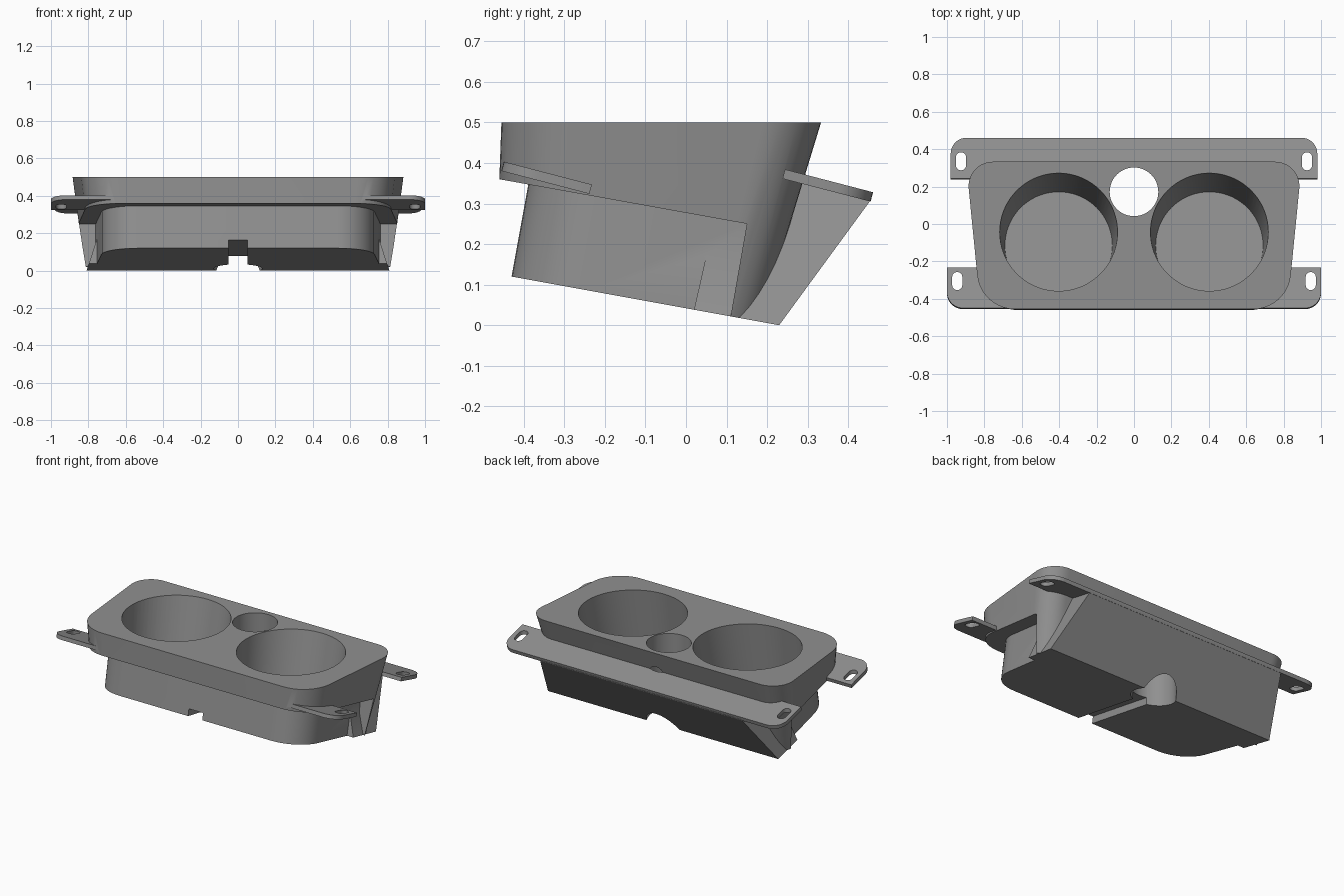
import bpy, bmesh, math
from mathutils import Vector

if "Cube" in bpy.data.objects:
    bpy.data.objects.remove(bpy.data.objects["Cube"])

grey = bpy.data.materials.new("mid grey")
grey.diffuse_color = (0.28, 0.28, 0.28, 1)
grey.use_nodes = True
grey.node_tree.nodes["Principled BSDF"].inputs["Base Color"].default_value = grey.diffuse_color


def rounded(corners, seg=10):
    """Closed 2D outline from counter-clockwise (x, y, radius) corners."""
    out = []
    n = len(corners)
    for i, (x, y, r) in enumerate(corners):
        p = Vector((x, y))
        if r == 0:
            out.append(p)
            continue
        a = (Vector(corners[i - 1][:2]) - p).normalized()
        b = (Vector(corners[(i + 1) % n][:2]) - p).normalized()
        half = a.angle(b) / 2
        c = p + (a + b).normalized() * r / math.sin(half)
        t = r / math.tan(half)
        u, v = p + a * t - c, p + b * t - c
        sweep = math.pi - 2 * half
        for k in range(seg + 1):
            f = k / seg
            out.append(c + (u * math.sin((1 - f) * sweep) + v * math.sin(f * sweep)) / math.sin(sweep))
    return out


def loft(name, low, high):
    """Solid between two rings with equal point counts."""
    bm = bmesh.new()
    a = [bm.verts.new(p) for p in low]
    b = [bm.verts.new(p) for p in high]
    n = len(a)
    bm.faces.new(a[::-1])
    bm.faces.new(b)
    for i in range(n):
        j = (i + 1) % n
        bm.faces.new((a[i], a[j], b[j], b[i]))
    bmesh.ops.recalc_face_normals(bm, faces=bm.faces)
    me = bpy.data.meshes.new(name)
    bm.to_mesh(me)
    bm.free()
    me.materials.append(grey)
    ob = bpy.data.objects.new(name, me)
    bpy.context.collection.objects.link(ob)
    return ob


def side_prism(name, pts, w):
    """Prism of a (y, z) profile, extruded across x."""
    return loft(name, [(-w, y, z) for y, z in pts], [(w, y, z) for y, z in pts])


def combine(target, tool, op):
    m = target.modifiers.new(op, 'BOOLEAN')
    m.operation, m.solver, m.object = op, 'EXACT', tool
    bpy.context.view_layer.objects.active = target
    bpy.ops.object.modifier_apply(modifier=m.name)
    bpy.data.objects.remove(tool)


def trapezoid(back_x, back_y, front_x, front_y, rb, rf):
    return rounded([(-front_x, front_y, rf), (front_x, front_y, rf),
                    (back_x, back_y, rb), (-back_x, back_y, rb)])


def circle(cx, cy, r, n=72):
    return [(cx + r * math.cos(2 * math.pi * i / n), cy + r * math.sin(2 * math.pi * i / n)) for i in range(n)]


TILT = 0.1818                      # slope of the sloping underside


def base_z(y):
    return 0.0418 - TILT * y


# Tapered collar, cut away below at the front
body = loft("cup_holder",
            [(p.x, p.y, -0.05) for p in trapezoid(0.823, 0.165, 0.755, -0.475, 0.11, 0.2)],
            [(p.x, p.y, 0.5) for p in trapezoid(0.898, 0.333, 0.82, -0.455, 0.13, 0.2)])
combine(body, side_prism("collar_cutter", [(-0.7, 0.403), (0.15, 0.25), (0.11, 0.022),
                                           (0.09, -0.1), (-0.7, -0.1)], 1.2), 'DIFFERENCE')

# Lower tub, leaning back at right angles to the underside
tub = trapezoid(0.765, 0.16, 0.715, -0.43, 0, 0.2)
rings = [[(p.x, p.y + TILT * h, base_z(p.y) + h) for p in tub] for h in (-0.04, 0.25)]
combine(body, loft("lower_tub", *rings), 'UNION')


# Rear wedge, wider towards its foot
wedge = [(0.0, -0.05), (0.193, -0.05), (0.458, 0.312), (0.1, 0.395)]
sides = [[(s * (0.81 - 0.33 * z), y, z) for y, z in wedge] for s in (-1, 1)]
combine(body, loft("rear_wedge", *sides), 'UNION')

# Trim the underside to one sloping plane
combine(body, side_prism("base_cutter", [(-0.8, base_z(-0.8)), (0.8, base_z(0.8)),
                                         (0.8, -0.5), (-0.8, -0.5)], 1.2), 'DIFFERENCE')


# Mounting plates with rounded outer corners
def plate(name, x, y0, y1, z_mid, r0, r1):
    outline = rounded([(-x, y0, r0), (x, y0, r0), (x, y1, r1), (-x, y1, r1)])
    mid = (y0 + y1) / 2
    low = [(p.x, p.y, z_mid - 0.26 * (p.y - mid)) for p in outline]
    return loft(name, low, [(a, b + 0.006, c + 0.023) for a, b, c in low])


combine(body, plate("front_plate", 1.0, -0.455, -0.238, 0.352, 0.085, 0), 'UNION')
combine(body, plate("rear_plate", 0.98, 0.238, 0.455, 0.333, 0, 0.085), 'UNION')

# Screw slots
for s in (-1, 1):
    for x, y in ((0.945, -0.305), (0.925, 0.335)):
        o = rounded([(s * x - 0.027, y - 0.048, 0.026), (s * x + 0.027, y - 0.048, 0.026),
                     (s * x + 0.027, y + 0.048, 0.026), (s * x - 0.027, y + 0.048, 0.026)], 6)
        combine(body, loft("slot_cutter", [(p.x, p.y, 0.2) for p in o],
                           [(p.x, p.y, 0.48) for p in o]), 'DIFFERENCE')

# Two tapered cup wells with floors parallel to the underside
for s in (-1, 1):
    low = [(x, y, base_z(y) + 0.03) for x, y in circle(s * 0.403, -0.115, 0.287)]
    high = [(x, y, 0.5) for x, y in circle(s * 0.403, -0.043, 0.315)]
    high = [tuple(Vector(b) + (Vector(b) - Vector(a)) * 0.05) for a, b in zip(low, high)]
    combine(body, loft("well_cutter", low, high), 'DIFFERENCE')

# Cable hole and the channel running forward under the tub
ring = circle(0, 0.172, 0.13, 48)
combine(body, loft("cable_cutter", [(x, y, -0.2) for x, y in ring],
                   [(x, y, 0.7) for x, y in ring]), 'DIFFERENCE')
combine(body, side_prism("channel_cutter", [(-0.6, base_z(-0.6) + 0.045), (0.15, base_z(0.15) + 0.045),
                                            (0.15, -0.1), (-0.6, -0.1)], 0.05), 'DIFFERENCE')

# Smooth the curved walls, keep edges sharp
bpy.context.view_layer.objects.active = body
body.select_set(True)
bpy.ops.object.shade_smooth_by_angle(angle=math.radians(30))
